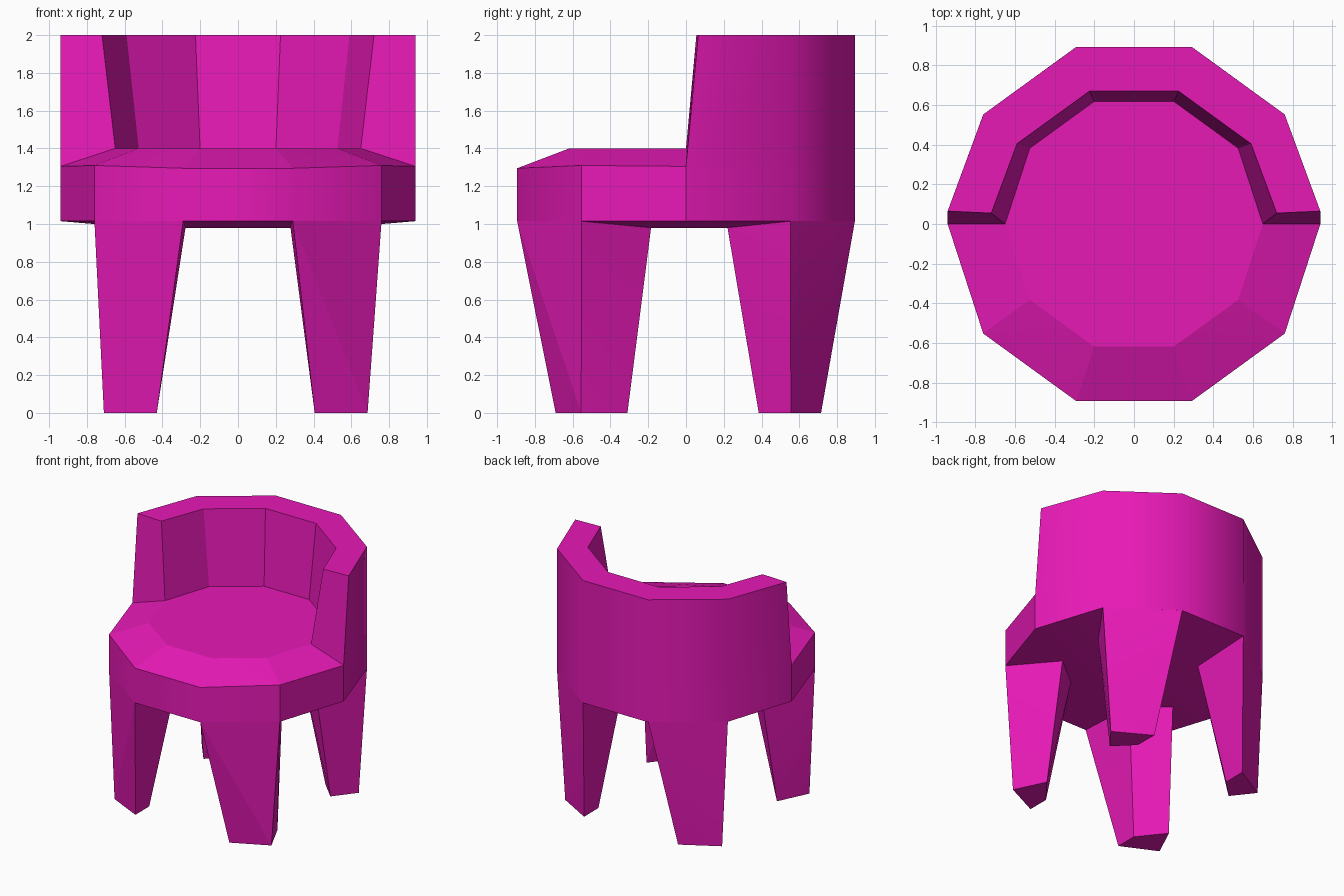
import bpy, bmesh, math

if "Cube" in bpy.data.objects:
    bpy.data.objects.remove(bpy.data.objects["Cube"])

mat = bpy.data.materials.new("magenta")
mat.diffuse_color = (0.80, 0.01, 0.47, 1)
mat.use_nodes = True
mat.node_tree.nodes["Principled BSDF"].inputs["Base Color"].default_value = mat.diffuse_color


def finish(name, bm):
    """Turn a bmesh into an object; round only the outer wall, keep the rest faceted."""
    bmesh.ops.recalc_face_normals(bm, faces=bm.faces)
    for f in bm.faces:
        f.smooth = True
    for e in bm.edges:
        a, b = (v.co for v in e.verts)
        upright = abs(a.z - b.z) > 0.2 and (a - b).xy.length < 0.02
        wall = upright and a.xy.length > 0.9 and (a.y > 0.3 or a.y < -0.8)
        flat = len(e.link_faces) == 2 and e.calc_face_angle() < math.radians(8)
        e.smooth = wall or flat
    me = bpy.data.meshes.new(name)
    bm.to_mesh(me)
    bm.free()
    me.materials.append(mat)
    ob = bpy.data.objects.new(name, me)
    bpy.context.collection.objects.link(ob)
    return ob


def hull(name, pts):
    bm = bmesh.new()
    for p in pts:
        bm.verts.new(p)
    bmesh.ops.convex_hull(bm, input=bm.verts)
    bmesh.ops.dissolve_limit(bm, angle_limit=math.radians(0.5),
                             verts=bm.verts, edges=bm.edges)
    finish(name, bm)


def ring(r):
    return [(r * math.cos(i * math.pi / 5), r * math.sin(i * math.pi / 5)) for i in range(10)]


# Leg sections: outer front/back corner, outer side corner, inner side, inner centre
Z_TOP = (1.015, 1.015, 0.98, 0.98)
front_top = [(0.29, -0.894), (0.76, -0.553), (0.525, -0.185), (0.278, -0.385)]
front_foot = [(0.418, -0.69), (0.698, -0.555), (0.58, -0.31), (0.418, -0.515)]
back_top = [(0.29, 0.894), (0.76, 0.553), (0.525, 0.22), (0.28, 0.39)]
back_foot = [(0.418, 0.715), (0.698, 0.555), (0.565, 0.385), (0.42, 0.53)]

# Seat: decagonal block, bevelled top and slightly bulging underside
pts = []
for x, y in ring(0.94):
    rim = 1.305 if abs(y) < 0.1 else 1.31 if abs(y) < 0.7 else 1.295
    pts += [(x, y, 1.015), (x, y, rim if y < -0.1 else 1.305)]
pts += [(x, y, 1.4) for x, y in ring(0.65)]
pts += [(s * x, y, 0.98) for s in (1, -1) for x, y in front_top[2:] + back_top[2:]]
hull("seat", pts)

# Four tapered legs, feet shifted slightly to the left
for end, top, foot in (("front", front_top, front_foot), ("back", back_top, back_foot)):
    for side, s in (("right", 1), ("left", -1)):
        hull(f"{end}_{side}_leg",
             [(s * x, y, z) for (x, y), z in zip(top, Z_TOP)] +
             [(s * x - 0.012, y, 0) for x, y in foot])


# Backrest: half-ring wall whose inner face leans outward
def mirrored(half, z):
    return [(x, y, z) for x, y in half] + [(-x, y, z) for x, y in reversed(half)]


rings = [mirrored(ring(0.94)[:3], 1.305),
         mirrored([(0.94, 0.065), (0.76, 0.553), (0.29, 0.894)], 2),
         mirrored([(0.72, 0.055), (0.59, 0.405), (0.225, 0.67)], 2),
         mirrored(ring(0.65)[:3], 1.4)]
bm = bmesh.new()
grid = [[bm.verts.new(p) for p in r] for r in rings]
for k in range(4):
    a, b = grid[k], grid[(k + 1) % 4]
    for i in range(5):
        bm.faces.new((a[i], a[i + 1], b[i + 1], b[i]))
for i in (0, 5):
    bm.faces.new([r[i] for r in grid])
for v in grid[0][0], grid[0][5]:
    v.co.y = 0
finish("backrest", bm)
